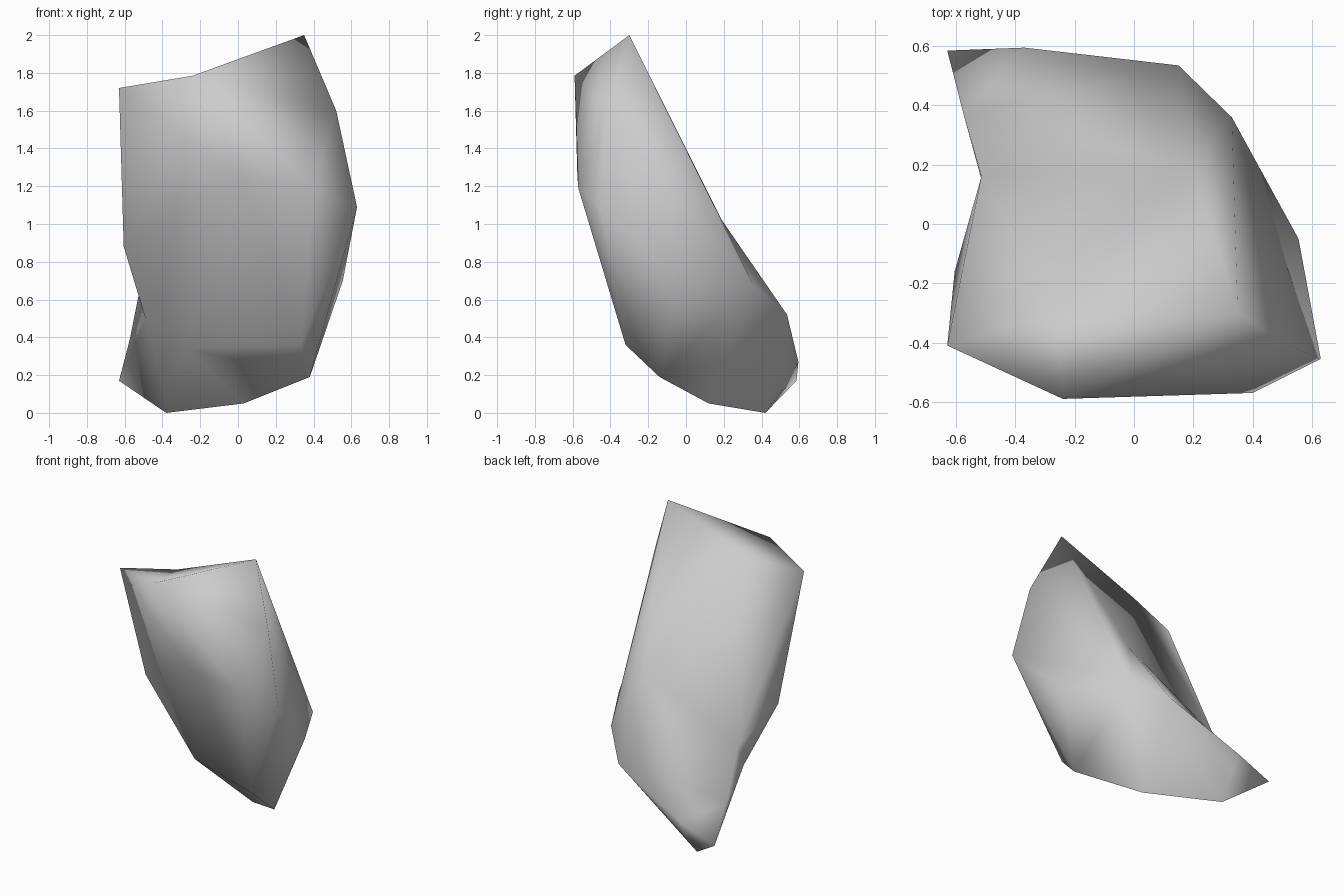
import bpy, bmesh, math
from mathutils import Vector

cube = bpy.data.objects.get("Cube")
if cube:
    bpy.data.objects.remove(cube, do_unlink=True)

# One plain stone colour
stone = bpy.data.materials.new("stone_grey")
stone.use_nodes = True
colour = (0.6, 0.6, 0.6, 1)
stone.diffuse_color = colour
for node in stone.node_tree.nodes:
    if node.type == 'BSDF_PRINCIPLED':
        node.inputs["Base Color"].default_value = colour

# Corners of the boulder
corners = {
    "peak": (.35, -.3, 2),
    "crest_dip": (-.24, -.59, 1.785),
    "crest_end": (-.63, -.41, 1.72),
    "back_top": (-.26, -.3, 1.765),
    "back_middle": (.2, .19, 1.02),
    "shoulder": (.52, -.41, 1.6),
    "side_bulge": (.63, -.455, 1.09),
    "brow_outer": (.4, -.57, 1.19),
    "brow_inner": (.02, -.575, 1.25),
    "flank": (.555, -.05, .7),
    "waist_front": (-.605, -.16, .88),
    "waist_notch": (-.515, .16, .68),
    "waist_low": (-.49, .06, .5),
    "jaw": (-.28, -.08, .345),
    "tail_top": (-.575, .37, .38),
    "tail_tip": (-.63, .585, .17),
    "tail_back": (-.37, .595, .27),
    "tail_under": (-.36, .51, .12),
    "tail_base": (-.38, .42, 0),
    "tail_front": (-.4, .28, .12),
    "base_middle": (.03, .12, .05),
    "base_side": (.38, -.14, .19),
    "chin": (.33, -.32, .36),
    "back_low": (.15, .535, .52),
    "back_corner": (.33, .36, .67),
}

# Dented corners bulge out while the skin is wrapped, then sink back in
bulge = {
    "crest_dip": (0, 0, .15),
    "back_top": (0, .1, .15),
    "back_middle": (0, .15, .1),
    "back_corner": (.1, .1, .05),
    "waist_front": (-.26, 0, 0),
    "waist_notch": (-.36, .26, .18),
    "waist_low": (-.4, -.02, 0),
    "jaw": (0, -.17, -.1),
    "tail_top": (-.2, .19, .12),
    "tail_front": (-.12, -.08, -.04),
}

bm = bmesh.new()
home = {}
for name, position in corners.items():
    offset = Vector(bulge.get(name, (0, 0, 0)))
    home[bm.verts.new(Vector(position) + offset)] = Vector(position)
bmesh.ops.convex_hull(bm, input=list(bm.verts))
for vert, position in home.items():
    if vert.is_valid:
        vert.co = position
bmesh.ops.delete(bm, geom=[v for v in bm.verts if not v.link_faces], context='VERTS')
bmesh.ops.recalc_face_normals(bm, faces=list(bm.faces))

mesh = bpy.data.meshes.new("boulder")
bm.to_mesh(mesh)
bm.free()
mesh.materials.append(stone)
boulder = bpy.data.objects.new("boulder", mesh)
bpy.context.collection.objects.link(boulder)

# Soft facets with only the sharpest corners kept
for obj in bpy.context.selected_objects:
    obj.select_set(False)
boulder.select_set(True)
bpy.context.view_layer.objects.active = boulder
bpy.ops.object.shade_smooth_by_angle(angle=math.radians(85))
